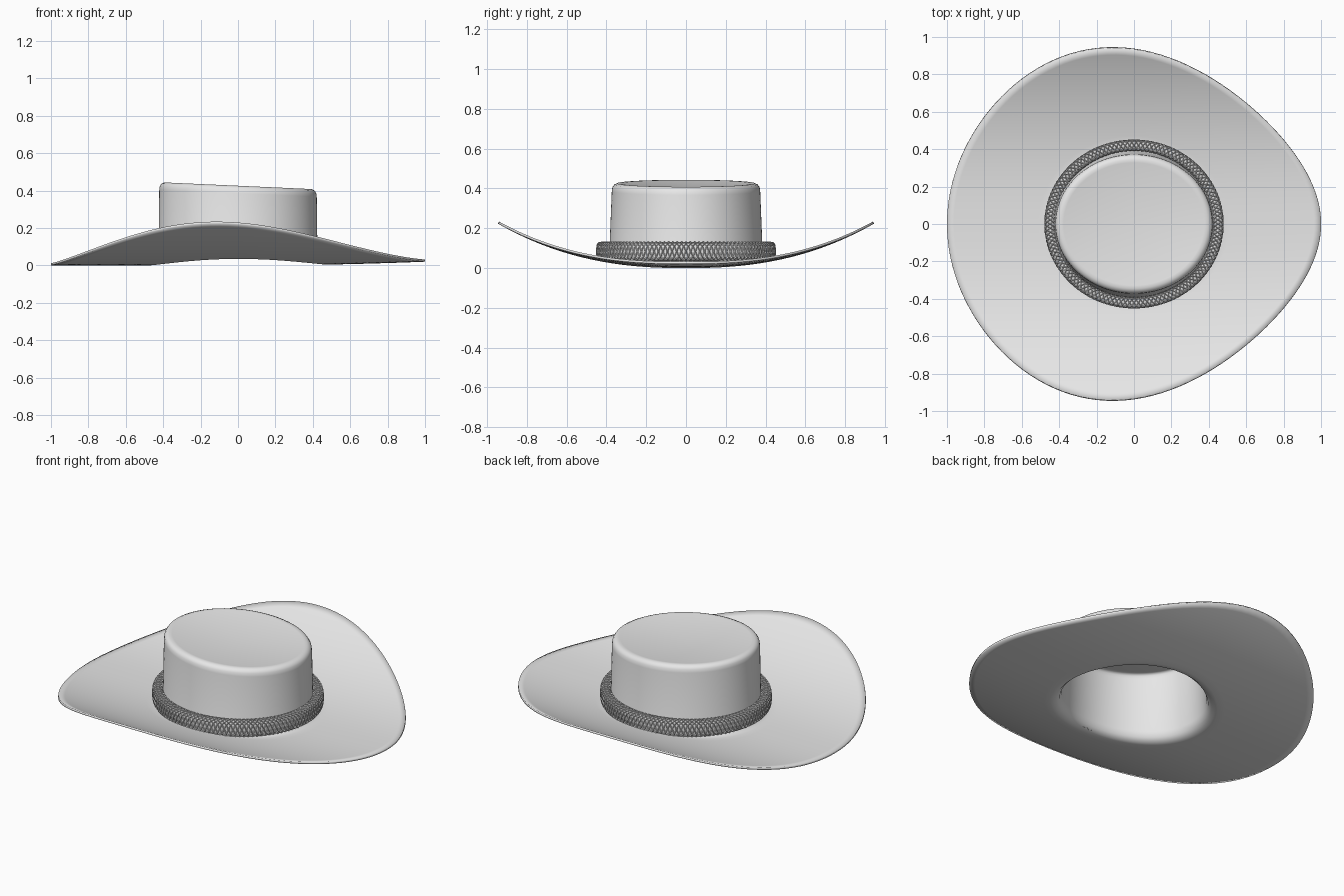
import bpy
import bmesh
from math import sin, cos, tau, copysign

if "Cube" in bpy.data.objects:
    bpy.data.objects.remove(bpy.data.objects["Cube"])

felt = bpy.data.materials.new("light_grey_felt")
felt.use_nodes = True
grey = (0.8, 0.8, 0.8, 1)
felt.diffuse_color = grey
felt.node_tree.nodes["Principled BSDF"].inputs["Base Color"].default_value = grey

SEGMENTS = 128
THICKNESS = 0.012


def make_object(name, bm):
    bmesh.ops.recalc_face_normals(bm, faces=bm.faces)
    mesh = bpy.data.meshes.new(name)
    bm.to_mesh(mesh)
    bm.free()
    mesh.materials.append(felt)
    obj = bpy.data.objects.new(name, mesh)
    bpy.context.collection.objects.link(obj)
    return obj


def smooth(obj, angle):
    bpy.ops.object.select_all(action="DESELECT")
    obj.select_set(True)
    bpy.context.view_layer.objects.active = obj
    bpy.ops.object.shade_smooth_by_angle(angle=angle)


def brim_height(x, y):
    # Sides curl up, and the pointed end lifts slightly
    return THICKNESS + 0.222 * (abs(y) / 0.94) ** 2.4 + 0.02 * max(x, 0) ** 2


def rim_point(t):
    # Egg-shaped outline, narrow toward +x
    return cos(t), 0.94 * sin(t - 0.13 * sin(t) - 0.07 * sin(2 * t))


def crown_top(x):
    return 0.426 - 0.045 * x


def hat_column(t):
    """One strip of points from the rim, over the brim, up to the crown centre."""
    rx, ry = rim_point(t)
    hx, hy = 0.475 * cos(t), 0.435 * sin(t)
    points = []
    for k in range(15):
        s = k / 14
        x, y = rx + (hx - rx) * s, ry + (hy - ry) * s
        points.append((x, y, brim_height(x, y)))
    # Fillet from brim into crown wall
    for out, rise in ((0.025, 0.005), (0.008, 0.022), (0, 0.05)):
        x, y = (0.425 + out) * cos(t), (0.385 + out) * sin(t)
        points.append((x, y, brim_height(x, y) + rise))
    # Rounded shoulder and shallow dished top
    for inset, drop in ((0, 0.04), (0.003, 0.02), (0.012, 0.007),
                        (0.028, 0), (0.045, 0.001), (0.06, 0.004)):
        x, y = (0.421 - inset) * cos(t), (0.373 - inset) * sin(t)
        points.append((x, y, crown_top(x) - drop))
    return points


# Felt hat body: brim and crown in one shell
bm = bmesh.new()
columns = [[bm.verts.new(p) for p in hat_column(tau * i / SEGMENTS)]
           for i in range(SEGMENTS)]
centre = bm.verts.new((0, 0, crown_top(0) - 0.018))
for i, a in enumerate(columns):
    b = columns[(i + 1) % SEGMENTS]
    for j in range(len(a) - 1):
        bm.faces.new((a[j], b[j], b[j + 1], a[j + 1]))
    bm.faces.new((a[-1], b[-1], centre))
body = make_object("hat_body", bm)
if body.data.polygons[0].normal.z < 0:
    body.data.flip_normals()
smooth(body, 0.8)
shell = body.modifiers.new("felt_thickness", "SOLIDIFY")
shell.thickness = THICKNESS
shell.offset = -1

# Braided band: a diamond net wrapped round a box-like ring
AROUND, SECTION = 120, 16


def soft(v):
    return copysign(abs(v) ** 0.55, v)


def band_point(i, j):
    t = tau * (i + 0.5 * (j % 2)) / AROUND
    u = tau * j / SECTION
    w = 0.027 * soft(cos(u))
    return ((0.449 + w) * cos(t), (0.421 + w) * sin(t), 0.084 + 0.045 * soft(sin(u)))


bm = bmesh.new()
net = [[bm.verts.new(band_point(i, j)) for j in range(SECTION)] for i in range(AROUND)]
for i in range(AROUND):
    for j in range(SECTION):
        side = i if j % 2 else i - 1
        bm.faces.new((net[i][j],
                      net[(side + 1) % AROUND][(j + 1) % SECTION],
                      net[i][(j + 2) % SECTION],
                      net[side][(j + 1) % SECTION]))
band = make_object("braided_band", bm)
strands = band.modifiers.new("strands", "WIREFRAME")
strands.thickness = 0.008
strands.use_even_offset = False
strands.use_replace = False
